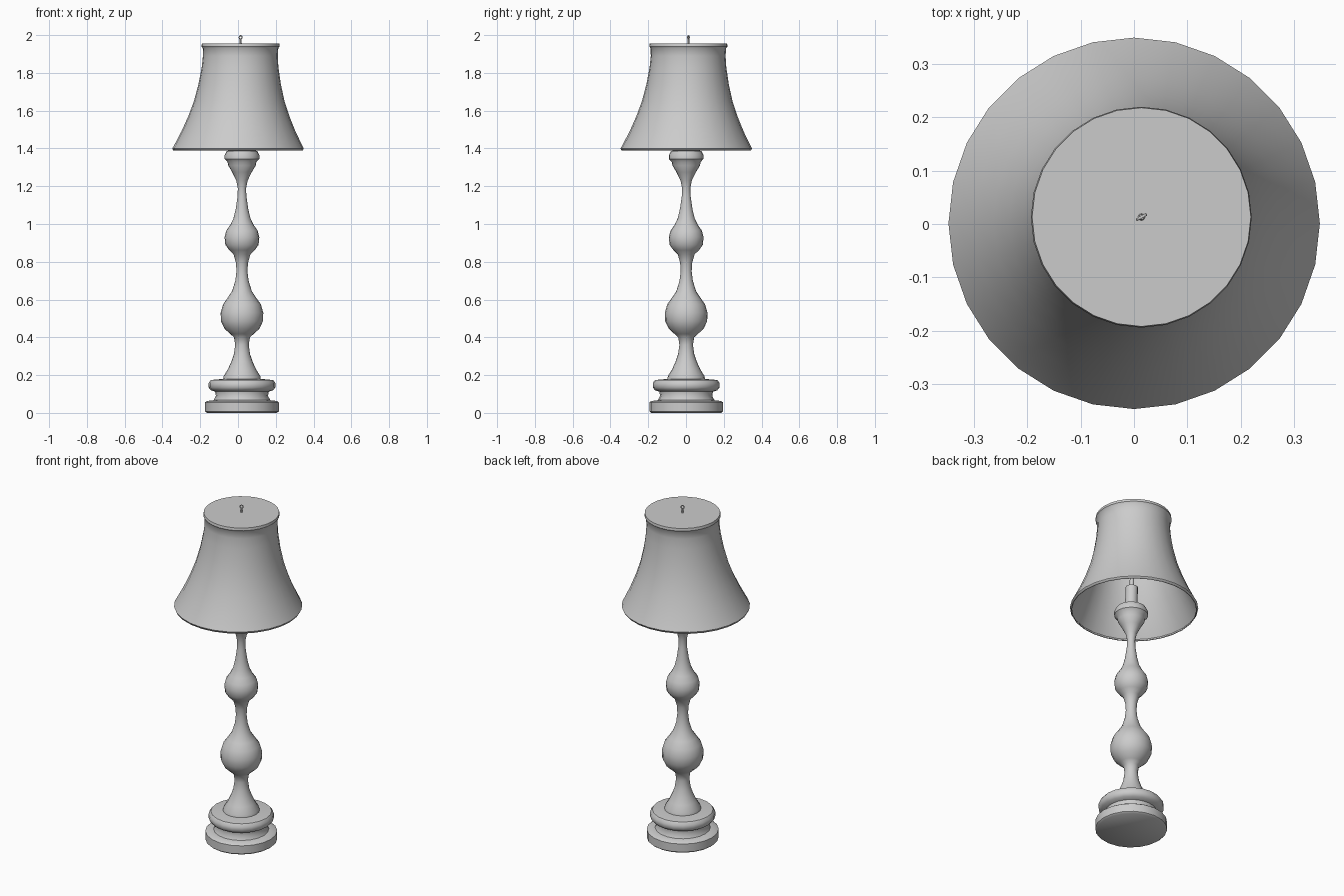
import bpy, bmesh
from math import cos, sin, pi


def lathe(name, profile, sides, low, high=None, cap_bottom=True, angle=40):
    """Revolve (radius, z) pairs; the axis runs from low (x, y) to high (x, y)."""
    high = high or low
    z0, z1 = profile[0][1], profile[-1][1]
    bm = bmesh.new()
    rings = []
    for r, z in profile:
        t = (z - z0) / (z1 - z0)
        cx = low[0] + (high[0] - low[0]) * t
        cy = low[1] + (high[1] - low[1]) * t
        rings.append([bm.verts.new((cx + r * cos(2 * pi * i / sides),
                                    cy + r * sin(2 * pi * i / sides), z))
                      for i in range(sides)])
    for a, b in zip(rings, rings[1:]):
        for i in range(sides):
            j = (i + 1) % sides
            bm.faces.new((a[i], a[j], b[j], b[i]))
    bm.faces.new(rings[-1])
    if cap_bottom:
        bm.faces.new(rings[0][::-1])
    mesh = bpy.data.meshes.new(name)
    bm.to_mesh(mesh)
    bm.free()
    obj = bpy.data.objects.new(name, mesh)
    bpy.context.collection.objects.link(obj)
    smooth(obj, angle)
    return obj


def smooth(obj, angle):
    bpy.ops.object.select_all(action='DESELECT')
    obj.select_set(True)
    bpy.context.view_layer.objects.active = obj
    bpy.ops.object.shade_smooth_by_angle(angle=angle * pi / 180)


AXIS = (0.021, 0.001)
TOP = (0.014, 0.013)

# Stepped foot: plinth, waist and rounded ring
lathe("base", [(0.185, 0), (0.195, 0.008), (0.195, 0.056), (0.185, 0.063),
               (0.15, 0.067), (0.138, 0.09), (0.142, 0.112), (0.165, 0.12),
               (0.177, 0.135), (0.177, 0.158), (0.165, 0.174), (0.1, 0.18)],
      20, AXIS)

# Turned column with two bulbs and a flared collar
lathe("column", [(0.1, 0.175), (0.097, 0.195), (0.075, 0.23), (0.057, 0.27),
                 (0.043, 0.31), (0.036, 0.36), (0.042, 0.40), (0.062, 0.418),
                 (0.092, 0.445), (0.111, 0.485), (0.113, 0.53), (0.1, 0.575),
                 (0.075, 0.61), (0.052, 0.645), (0.035, 0.70), (0.029, 0.75),
                 (0.032, 0.795), (0.045, 0.84), (0.068, 0.862), (0.088, 0.89),
                 (0.092, 0.93), (0.083, 0.965), (0.062, 0.995), (0.045, 1.03),
                 (0.033, 1.08), (0.023, 1.15), (0.022, 1.19), (0.03, 1.23),
                 (0.052, 1.275), (0.073, 1.31), (0.076, 1.328), (0.092, 1.345),
                 (0.092, 1.365), (0.08, 1.387), (0.036, 1.392)],
      20, AXIS)

# Post running up inside the shade
lathe("post", [(0.034, 1.385), (0.034, 1.52), (0.012, 1.53), (0.012, 1.945)],
      12, AXIS, TOP)

# Flared shade, open below and closed on top
shade = lathe("shade", [(0.342, 1.388), (0.348, 1.40), (0.337, 1.42),
                        (0.302, 1.49), (0.268, 1.57), (0.24, 1.65),
                        (0.218, 1.74), (0.203, 1.83), (0.198, 1.89),
                        (0.2, 1.93), (0.207, 1.94), (0.205, 1.955)],
              28, (0, 0.001), TOP, cap_bottom=False)
shell = shade.modifiers.new("thickness", 'SOLIDIFY')
shell.thickness = 0.006
shell.offset = -1

# Small stem and loop on top
lathe("finial_stem", [(0.008, 1.95), (0.005, 1.962), (0.005, 1.98)], 8, TOP)
bpy.ops.mesh.primitive_torus_add(major_segments=12, minor_segments=6,
                                 major_radius=0.009, minor_radius=0.003,
                                 location=(*TOP, 1.988), rotation=(pi / 2, 0, 0.5))
loop = bpy.context.object
loop.name = "finial_loop"
smooth(loop, 60)
